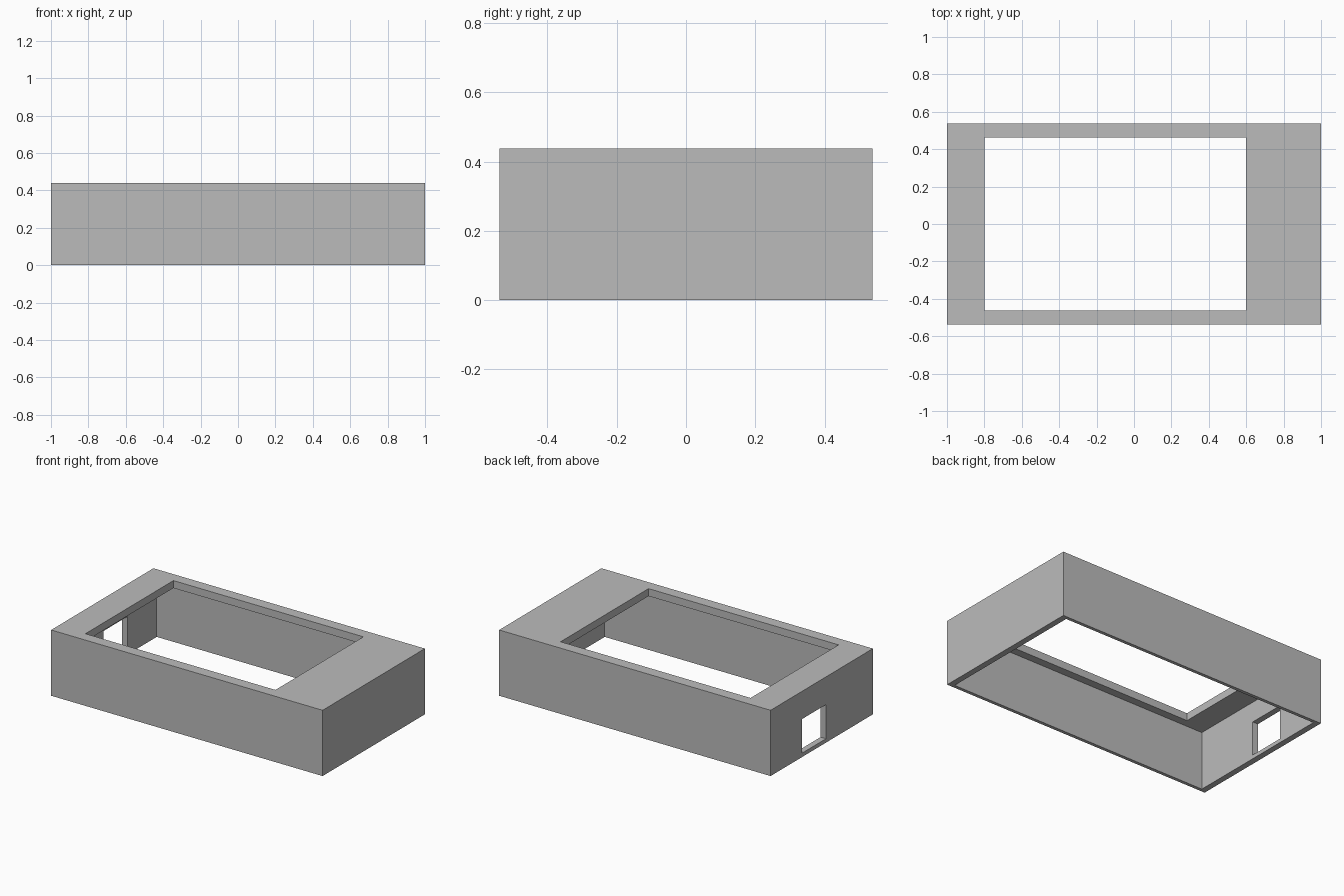
import bpy
import bmesh
from mathutils import Vector

if "Cube" in bpy.data.objects:
    bpy.data.objects.remove(bpy.data.objects["Cube"], do_unlink=True)

# Overall dimensions
HALF_X, HALF_Y, HEIGHT = 1.0, 0.538, 0.438
END_WALL, SIDE_WALL, TOP = 0.04, 0.022, 0.05

grey = bpy.data.materials.new("plain grey")
grey.use_nodes = True
colour = (0.5, 0.5, 0.5, 1)
grey.diffuse_color = colour
grey.node_tree.nodes["Principled BSDF"].inputs["Base Color"].default_value = colour


def box(name, low, high):
    """Axis-aligned box between two corners."""
    low, high = Vector(low), Vector(high)
    bm = bmesh.new()
    bmesh.ops.create_cube(bm, size=1)
    for v in bm.verts:
        v.co = (low + high) / 2 + v.co * (high - low)
    mesh = bpy.data.meshes.new(name)
    bm.to_mesh(mesh)
    bm.free()
    mesh.materials.append(grey)
    obj = bpy.data.objects.new(name, mesh)
    bpy.context.collection.objects.link(obj)
    return obj


def cut(target, name, low, high):
    """Subtract a box from the target and discard the cutter."""
    cutter = box(name, low, high)
    cutter.hide_render = True
    mod = target.modifiers.new(name, "BOOLEAN")
    mod.operation = "DIFFERENCE"
    mod.solver = "EXACT"
    mod.object = cutter
    bpy.context.view_layer.objects.active = target
    bpy.ops.object.modifier_apply(modifier=mod.name)
    bpy.data.objects.remove(cutter, do_unlink=True)


# Outer enclosure
shell = box("enclosure_shell", (-HALF_X, -HALF_Y, 0), (HALF_X, HALF_Y, HEIGHT))

# Hollow inside, open at the bottom
inner_x, inner_y = HALF_X - END_WALL, HALF_Y - SIDE_WALL
cut(shell, "cavity", (-inner_x, -inner_y, -0.1), (inner_x, inner_y, HEIGHT - TOP))

# Screen opening in the top, nearer the cable end
cut(shell, "screen_opening", (-0.8, -0.463, HEIGHT - 0.1), (0.6, 0.463, HEIGHT + 0.1))

# Cable port through the end wall
cut(shell, "cable_port", (-HALF_X - 0.1, -0.045, 0.026), (-HALF_X + 0.1, 0.21, 0.253))
